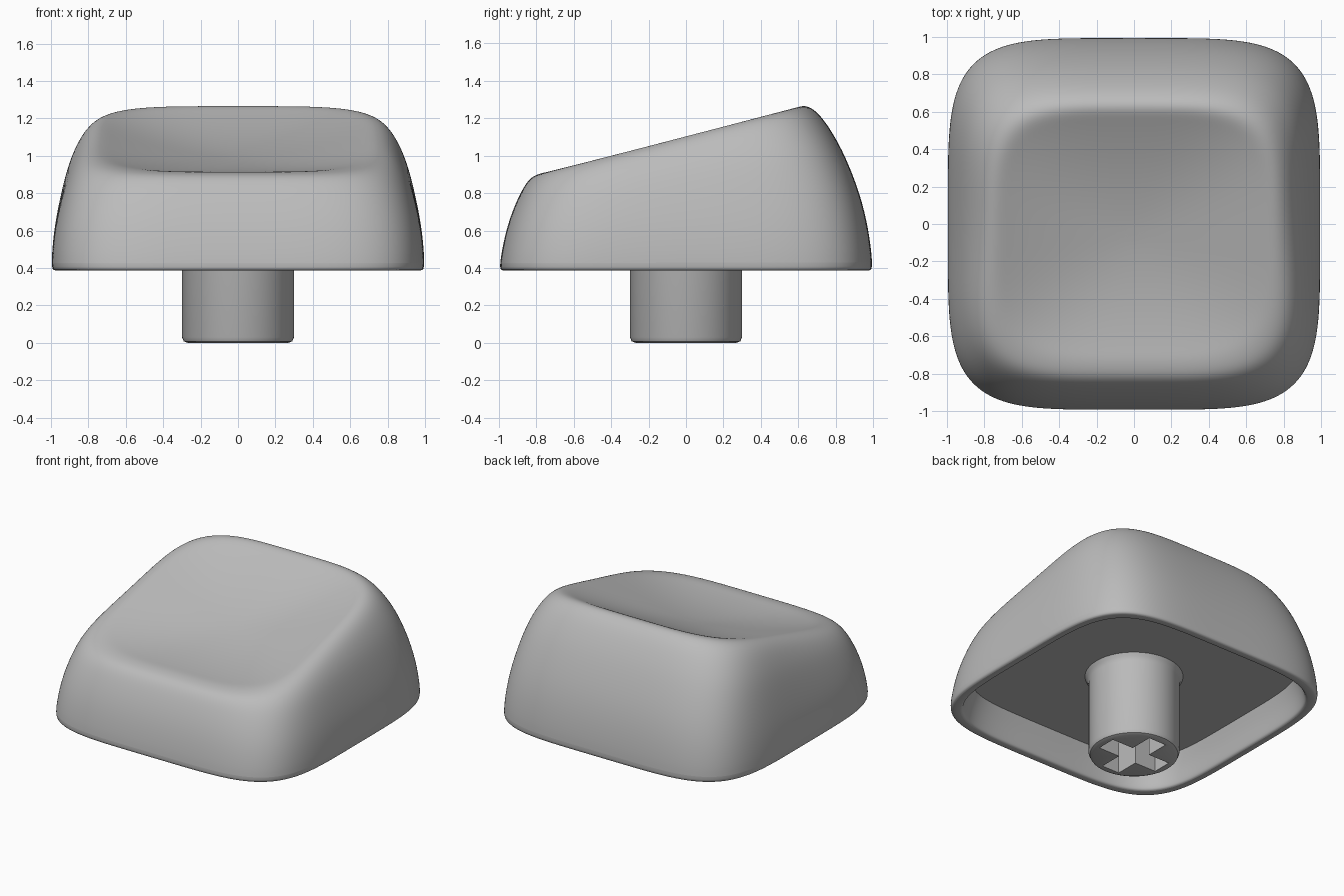
import bpy, bmesh
from math import cos, sin, tau
from mathutils import Vector

if "Cube" in bpy.data.objects:
    bpy.data.objects.remove(bpy.data.objects["Cube"])

grey = bpy.data.materials.new("light_grey")
grey.use_nodes = True
grey.diffuse_color = (0.5, 0.5, 0.5, 1)
grey.node_tree.nodes["Principled BSDF"].inputs["Base Color"].default_value = (0.5, 0.5, 0.5, 1)


def ring(hx, front, back, z_front, z_back, power):
    """Rounded square ring whose height runs linearly from front to back."""
    points = []
    for i in range(SIDES):
        c, s = cos(tau * i / SIDES), sin(tau * i / SIDES)
        r = (abs(c) ** power + abs(s) ** power) ** (-1 / power)
        t = (r * s + 1) / 2
        points.append(Vector((hx * r * c, front + (back - front) * t,
                              z_front + (z_back - z_front) * t)))
    return points


def loft(name, rings, sharp=()):
    """Skin the rings in order and close both ends; sharp rings get a crease."""
    bm = bmesh.new()
    crease = bm.edges.layers.float.new("crease_edge")
    loops = [[bm.verts.new(p) for p in r] for r in rings]
    for a, b in zip(loops, loops[1:]):
        for i in range(SIDES):
            j = (i + 1) % SIDES
            bm.faces.new((a[i], a[j], b[j], b[i]))
    for loop in (loops[0], loops[-1]):
        centre = bm.verts.new(sum((v.co for v in loop), Vector()) / SIDES)
        for i in range(SIDES):
            bm.faces.new((loop[i], loop[(i + 1) % SIDES], centre))
    for k in sharp:
        for i in range(SIDES):
            bm.edges.get((loops[k][i], loops[k][(i + 1) % SIDES]))[crease] = 1
    bmesh.ops.recalc_face_normals(bm, faces=bm.faces)
    return finish(name, bm)


def finish(name, bm):
    mesh = bpy.data.meshes.new(name)
    bm.to_mesh(mesh)
    bm.free()
    obj = bpy.data.objects.new(name, mesh)
    bpy.context.collection.objects.link(obj)
    mesh.materials.append(grey)
    return obj


def smooth(obj):
    bpy.ops.object.select_all(action="DESELECT")
    obj.select_set(True)
    bpy.context.view_layer.objects.active = obj
    bpy.ops.object.shade_smooth_by_angle(angle=0.7)


# Cap shell: hollow underside, bottom lip, curved walls, rolled rim
SIDES = 72
shell = [ring(h, -h, h, z, z, 4.8) for h, z in
         ((0.45, 0.6), (0.88, 0.6), (0.91, 0.5), (0.925, 0.4), (0.935, 0.385), (0.985, 0.385))]
walls = ((1.0, -1.0, 1.0, 0.4, 0.4), (0.987, -0.97, 0.978, 0.57, 0.6),
         (0.955, -0.93, 0.93, 0.70, 0.80), (0.915, -0.885, 0.85, 0.80, 1.0),
         (0.875, -0.85, 0.785, 0.86, 1.12), (0.83, -0.815, 0.72, 0.893, 1.215),
         (0.78, -0.77, 0.66, 0.908, 1.265), (0.73, -0.72, 0.61, 0.915, 1.268))
for k, w in enumerate(walls):
    shell.append(ring(*w, 4.8 - 0.1 * k))

# Scooped dish in the tilted top
DEPTH = 0.1
hx, front, back, zf, zb = walls[-1]
mid, half, zmid, rise = (front + back) / 2, (back - front) / 2, (zf + zb) / 2, (zb - zf) / 2
for f in (0.92, 0.8, 0.65, 0.5, 0.35, 0.2, 0.08):
    z = zmid - DEPTH * (1 - f * f)
    shell.append(ring(hx * f, mid - half * f, mid + half * f,
                      z - rise * f, z + rise * f, 2 + 2.1 * f))
cap = loft("cap_shell", shell, sharp=(1,))
cap.modifiers.new("rounding", "SUBSURF").levels = 2
cap.modifiers["rounding"].render_levels = 2
smooth(cap)

# Round stem with softened foot and a small flare at the root
SIDES = 48
stem = loft("stem", [ring(r, -r, r, z, z, 2) for r, z in
                     ((0.27, 0), (0.29, 0.008), (0.3, 0.03), (0.3, 0.55), (0.31, 0.58), (0.33, 0.61))])

# Cross-shaped socket cut into the foot of the stem
ARM, WIDTH = 0.24, 0.07
bm = bmesh.new()
corners = []
for k in range(4):
    c, s = round(cos(tau * k / 4)), round(sin(tau * k / 4))
    for x, y in ((ARM, -WIDTH), (ARM, WIDTH), (WIDTH, WIDTH)):
        corners.append(bm.verts.new((x * c - y * s, x * s + y * c, -0.1)))
base = bm.faces.new(corners)
top = bmesh.ops.extrude_face_region(bm, geom=[base])["geom"]
bmesh.ops.translate(bm, vec=(0, 0, 0.45), verts=[g for g in top if isinstance(g, bmesh.types.BMVert)])
bmesh.ops.recalc_face_normals(bm, faces=bm.faces)
cutter = finish("socket_cutter", bm)
cutter.hide_render = True
cutter.hide_set(True)
socket = stem.modifiers.new("socket", "BOOLEAN")
socket.object = cutter
socket.solver = "EXACT"
smooth(stem)
